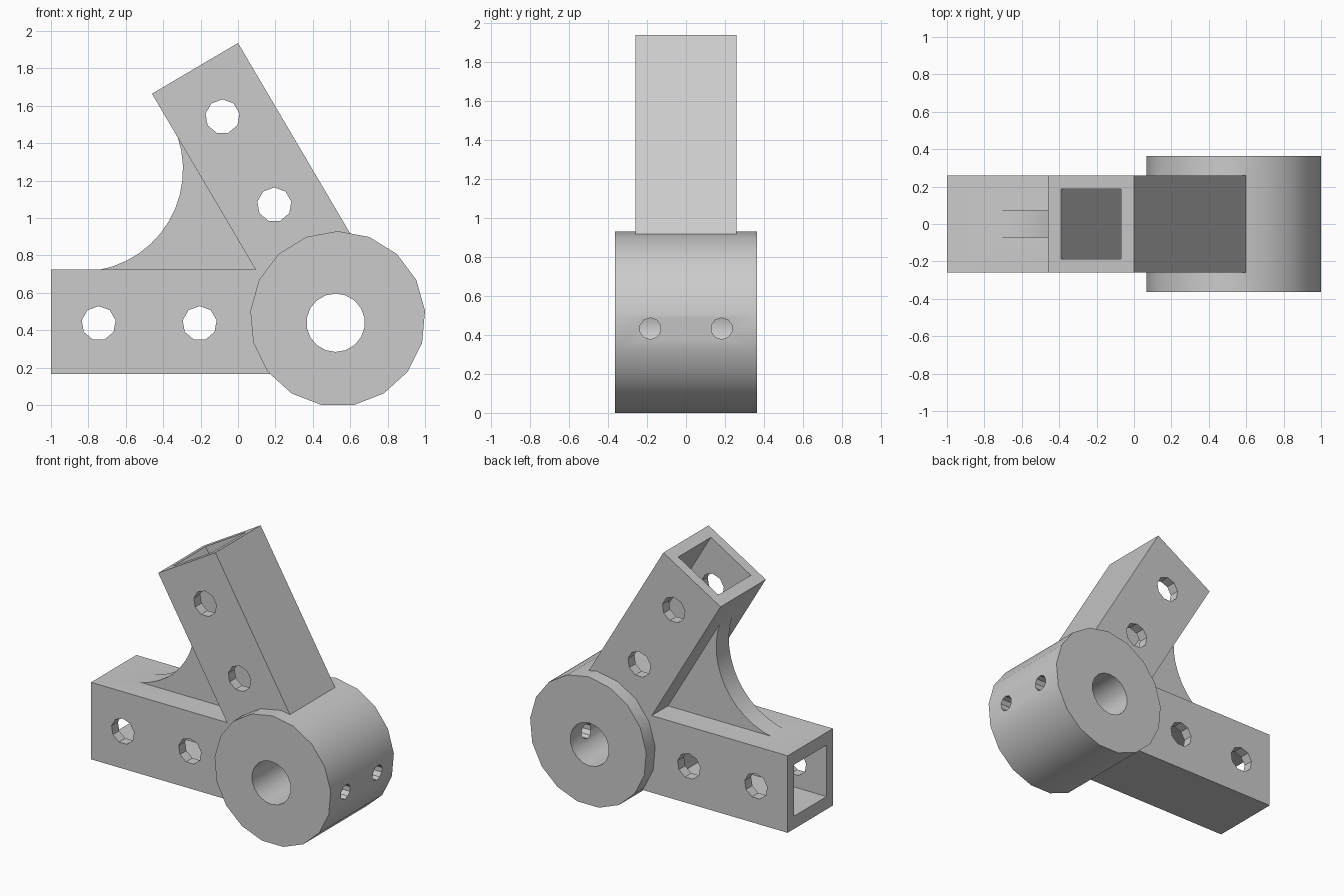
import bpy, bmesh, math
from mathutils import Vector, Matrix

cube = bpy.data.objects.get("Cube")
if cube:
    bpy.data.objects.remove(cube, do_unlink=True)

grey = bpy.data.materials.new("light_grey")
grey.use_nodes = True
colour = (0.6, 0.6, 0.6, 1)
grey.diffuse_color = colour
grey.node_tree.nodes["Principled BSDF"].inputs["Base Color"].default_value = colour


def prism(name, profile, half):
    """Extrude an (x, z) outline symmetrically along y."""
    bm = bmesh.new()
    face = bm.faces.new([bm.verts.new((p[0], -half, p[1])) for p in profile])
    out = bmesh.ops.extrude_face_region(bm, geom=[face])["geom"]
    verts = [v for v in out if isinstance(v, bmesh.types.BMVert)]
    bmesh.ops.translate(bm, verts=verts, vec=(0, 2 * half, 0))
    bmesh.ops.recalc_face_normals(bm, faces=bm.faces)
    mesh = bpy.data.meshes.new(name)
    bm.to_mesh(mesh)
    bm.free()
    mesh.materials.append(grey)
    obj = bpy.data.objects.new(name, mesh)
    bpy.context.collection.objects.link(obj)
    return obj


def arc(centre, radius, start, end, count):
    angles = [math.radians(start + (end - start) * i / count) for i in range(count + 1)]
    return [(centre[0] + radius * math.cos(a), centre[1] + radius * math.sin(a)) for a in angles]


def disc(name, centre, radius, sides, half, start=90):
    return prism(name, arc(centre, radius, start, start + 360, sides)[:-1], half)


def bar(name, origin, tilt, start, end, width, half):
    """Rectangular bar running from origin; tilt is measured below +x."""
    d = Vector((math.cos(tilt), -math.sin(tilt)))
    n = Vector((-d.y, d.x))
    o = Vector(origin)
    corners = [(start, -width), (end, -width), (end, width), (start, width)]
    return prism(name, [o + d * a + n * b for a, b in corners], half)


def combine(target, other, operation):
    mod = target.modifiers.new(operation, "BOOLEAN")
    mod.operation = operation
    mod.solver = "EXACT"
    mod.object = other
    bpy.context.view_layer.objects.active = target
    bpy.ops.object.modifier_apply(modifier=mod.name)
    bpy.data.objects.remove(other, do_unlink=True)


# Solid body: hub, two square arms and the curved web between them
bracket = disc("hinge_bracket", (0.533, 0.461), 0.469, 17, 0.363)
arms = [((-1, 0.445), 0, 0.28, (0.255, 0.795)),
        ((-0.23, 1.8), math.radians(59.5), 0.267, (0.29, 0.836))]
for origin, tilt, width, _ in arms:
    combine(bracket, bar("arm", origin, tilt, 0, 1.25, width, 0.26), "UNION")
web = arc((-0.84, 1.26), 0.546, -80, 19, 12) + [(0.16, 0.68)]
combine(bracket, prism("web", web, 0.073), "UNION")

# Sockets and cross holes in the arms
for origin, tilt, width, holes in arms:
    combine(bracket, bar("socket", origin, tilt, -0.1, 1.0, 0.187, 0.187), "DIFFERENCE")
    for along in holes:
        centre = (origin[0] + along * math.cos(tilt),
                  origin[1] - 0.008 - along * math.sin(tilt))
        combine(bracket, disc("bolt_hole", centre, 0.092, 9, 0.5), "DIFFERENCE")

# Axle bore and the two set-screw holes in the hub
combine(bracket, disc("bore", (0.522, 0.44), 0.156, 18, 0.6), "DIFFERENCE")
for y in (-0.183, 0.183):
    screw = disc("screw_hole", (0, 0), 0.055, 10, 0.3)
    screw.data.transform(Matrix.Translation((0.83, y, 0.432)) @ Matrix.Rotation(math.pi / 2, 4, "Z"))
    combine(bracket, screw, "DIFFERENCE")

# Smooth round surfaces, keep edges crisp
bpy.ops.object.select_all(action="DESELECT")
bracket.select_set(True)
bpy.context.view_layer.objects.active = bracket
bpy.ops.object.shade_smooth_by_angle(angle=math.radians(30))
